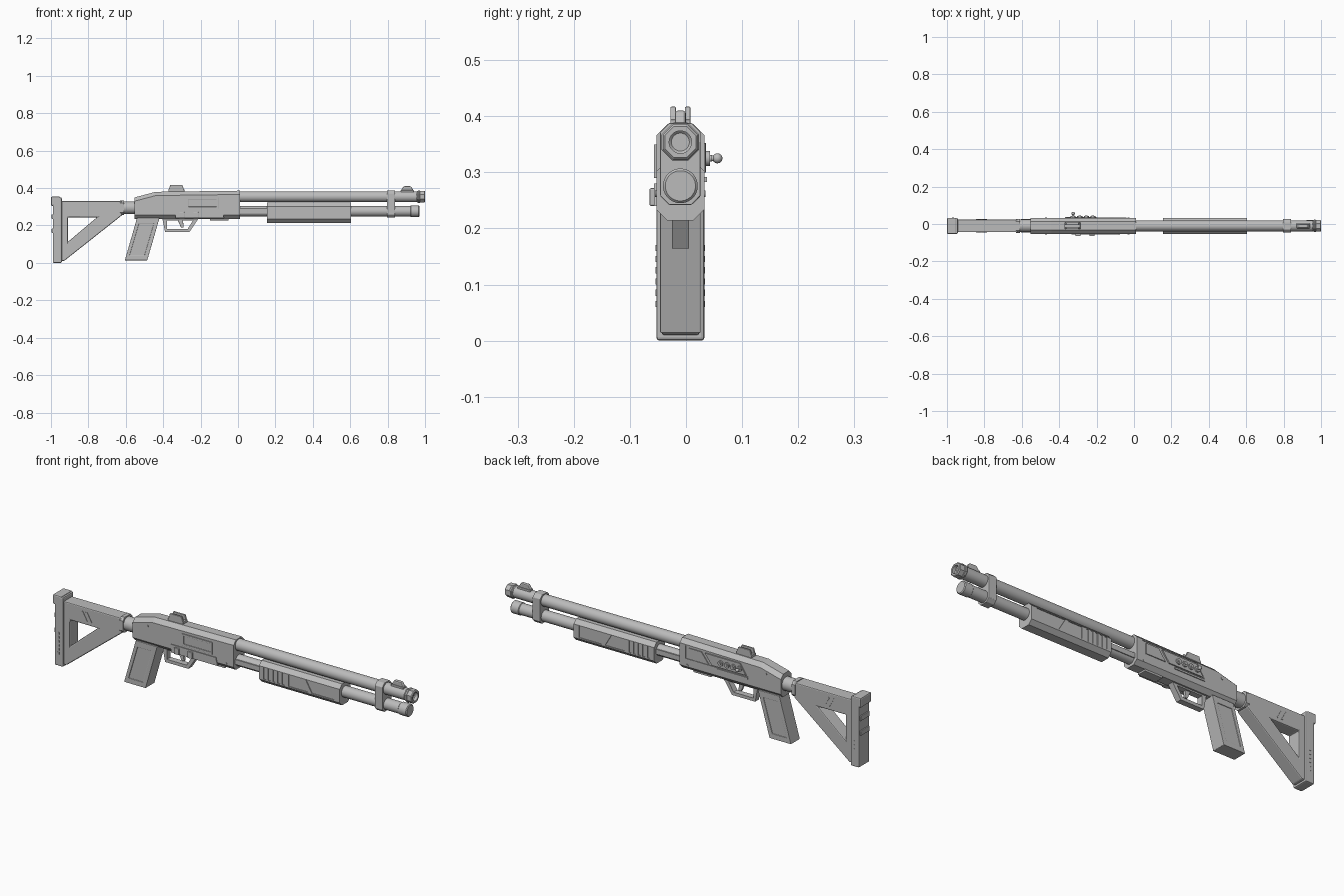
import bpy, bmesh, math
from mathutils import Matrix, Vector

if "Cube" in bpy.data.objects:
    bpy.data.objects.remove(bpy.data.objects["Cube"])

CENTRE = -.01      # middle plane of the model
HALF = .043        # half width of the body
BARREL_Z = .354
TUBE_Z = .276
BODY_LOW, BODY_TOP = .235, .386
SIDES = (-1, 1)

GREY = (.5, .5, .5, 1)
grey = bpy.data.materials.new("plain grey")
grey.use_nodes = True
grey.diffuse_color = GREY
grey.node_tree.nodes["Principled BSDF"].inputs["Base Color"].default_value = GREY


def face(side, out=0):
    """Position across the model of a body side, moved outward by out."""
    return CENTRE + side * (HALF + out)


def finish(name, bm, bevel=0, smooth=False):
    bmesh.ops.recalc_face_normals(bm, faces=bm.faces)
    mesh = bpy.data.meshes.new(name)
    bm.to_mesh(mesh)
    bm.free()
    mesh.materials.append(grey)
    part = bpy.data.objects.new(name, mesh)
    bpy.context.collection.objects.link(part)
    bpy.ops.object.select_all(action='DESELECT')
    bpy.context.view_layer.objects.active = part
    part.select_set(True)
    if bevel:
        add_bevel(part, bevel)
    if smooth:
        bpy.ops.object.shade_smooth_by_angle(angle=math.radians(35))
    return part


def add_bevel(part, width):
    modifier = part.modifiers.new("bevel", 'BEVEL')
    modifier.width = width
    modifier.segments = 2
    modifier.limit_method = 'ANGLE'


def skin(name, rings, bevel=0, smooth=False):
    """Join equal-sized point rings and cap both ends."""
    bm = bmesh.new()
    loops = [[bm.verts.new(point) for point in ring] for ring in rings]
    count = len(loops[0])
    for a, b in zip(loops, loops[1:]):
        for i in range(count):
            j = (i + 1) % count
            bm.faces.new((a[i], a[j], b[j], b[i]))
    bm.faces.new(loops[0])
    bm.faces.new(loops[-1])
    return finish(name, bm, bevel, smooth)


def prism(name, outline, half=HALF, y=CENTRE, bevel=0):
    """Side outline given thickness across the model."""
    return skin(name, [[(x, y + s * half, z) for x, z in outline] for s in SIDES], bevel)


def block(name, x0, x1, z0, z1, half=HALF, y=CENTRE, bevel=0, left=0, right=0):
    """Box whose upper corners may lean along the length."""
    outline = [(x0, z0), (x1, z0), (x1 + right, z1), (x0 + left, z1)]
    return prism(name, outline, half, y, bevel)


def bar(name, x0, x1, z0, z1, half=HALF, chamfer=.02, drop=0, bevel=0):
    """Eight-sided bar along the length; drop lowers its rear top edge."""
    def section(x, top):
        side = [(half - chamfer, z0), (half, z0 + chamfer), (half, top - chamfer), (half - chamfer, top)]
        other = [(-y, z) for y, z in reversed(side)]
        return [(x, CENTRE + y, z) for y, z in side + other]
    return skin(name, [section(x0, z1 - drop), section(x1, z1)], bevel)


def tube(name, z, radius, x0, x1, sides=32, tip=.004):
    """Round bar along the length with chamfered ends."""
    turns = [math.tau * (i + .5) / sides for i in range(sides)]
    steps = [(x0, radius - tip), (x0 + tip, radius), (x1 - tip, radius), (x1, radius - tip)]
    rings = [[(x, CENTRE + r * math.cos(t), z + r * math.sin(t)) for t in turns] for x, r in steps]
    return skin(name, rings, smooth=sides > 8)


def stud(name, x, z, radius, side, out, sides=16):
    """Round button reaching out from a body side."""
    bm = bmesh.new()
    place = Matrix.Translation(Vector((x, face(side, out / 2), z)))
    turn = Matrix.Rotation(math.pi / 2, 4, 'X')
    bmesh.ops.create_cone(bm, cap_ends=True, segments=sides, radius1=radius, radius2=radius,
                          depth=out, matrix=place @ turn)
    return finish(name, bm, smooth=True)


def cut(part, cutters):
    for cutter in cutters:
        modifier = part.modifiers.new("cut", 'BOOLEAN')
        modifier.operation = 'DIFFERENCE'
        modifier.object = cutter
        modifier.solver = 'EXACT'
        bpy.context.view_layer.objects.active = part
        bpy.ops.object.modifier_apply(modifier=modifier.name)
        bpy.data.objects.remove(cutter)


# Barrel and magazine tube
tube("barrel", BARREL_Z, .029, 0, .96)
muzzle = tube("muzzle", BARREL_Z, .034, .955, 1, sides=8)
cut(muzzle, [tube("bore_cutter", BARREL_Z, .02, .98, 1.1)])
tube("muzzle_collar", BARREL_Z, .036, .96, .975, sides=8)
tube("magazine_tube", TUBE_Z, .028, 0, .95)
tube("magazine_cap", TUBE_Z, .031, .92, .97)
bar("barrel_clamp", .797, .84, .242, .388, half=.036, chamfer=.016, bevel=.002)
for s in SIDES:
    block("action_bar", 0, .2, .265, .29, half=.004, y=CENTRE + s * .026)

# Front sight
block("front_sight_base", .87, .94, .375, .389, half=.013, bevel=.002)
block("front_sight_blade", .87, .94, .385, .41, half=.01, left=.015, right=-.015, bevel=.005)

# Sliding fore-end with grooves and slanted side panels
fore_end = bar("fore_end", .155, .605, .214, .322)
cutters = []
for s in SIDES:
    side = dict(half=.01, y=face(s, .006))
    for i in range(5):
        x = .18 + i * .026
        cutters.append(block("groove_cutter", x, x + .013, .24, .3, **side))
    cutters.append(block("panel_cutter", .32, .43, .24, .3, right=-.035, **side))
    cutters.append(block("panel_cutter", .45, .575, .24, .3, left=-.035, **side))
cut(fore_end, cutters)

# Receiver with sloping rear and sunken left side
receiver = bar("receiver", -.44, .012, BODY_LOW, BODY_TOP, drop=.006)
cut(receiver, [block("recess_cutter", -.37, -.02, .295, .36, half=.01, y=face(1, .007), left=.04)])
bar("receiver_rear", -.553, -.44, BODY_LOW, .38, drop=.03)
block("loading_gate", -.15, -.05, .226, .24, half=.024, bevel=.003)
for s in SIDES:
    stud("rear_pin", -.47, .335, .006, s, .002)
    stud("front_pin", -.03, .262, .006, s, .002)

# Right side: ejection port and lever plate
port = block("ejection_port", -.275, -.105, .29, .35, half=.004, y=face(-1), bevel=.001)
cut(port, [block("port_cutter", -.265, -.115, .3, .34, half=.003, y=face(-1, .004))])
block("lever_plate", -.335, -.075, .24, .28, half=.004, y=face(-1), right=-.01)
for x in (-.3, -.225):
    block("lever_catch", x - .014, x + .014, .24, .272, half=.012, y=face(-1), bevel=.003)

# Left side: slanted plates, studs and knob
block("left_plate", -.36, -.17, .3, .352, half=.003, y=face(1), left=.035, right=.04)
block("forward_plate", -.15, -.04, .3, .352, half=.002, y=face(1), left=.04)
block("left_rail", -.37, -.2, .283, .292, half=.004, y=face(1))
for i in range(4):
    x = -.22 - i * .035
    stud("round_stud", x, .325, .0135, 1, .01)
    stud("stud_core", x, .325, .006, 1, .013)
stud("knob_stem", x, .325, .005, 1, .03)
bm = bmesh.new()
bmesh.ops.create_uvsphere(bm, u_segments=16, v_segments=8, radius=.009,
                          matrix=Matrix.Translation(Vector((x, face(1, .023), .325))))
finish("knob", bm, smooth=True)

# Rear notch sight
block("rear_sight_base", -.372, -.287, .375, .394, half=.018, bevel=.002)
for s in SIDES:
    block("rear_sight_wing", -.372, -.287, .385, .417, half=.005, y=CENTRE + s * .013,
          left=.01, right=-.01, bevel=.002)

# Trigger and guard
guard = block("trigger_guard", -.39, -.26, .164, .24, half=.015, left=-.015, right=.05)
cut(guard, [block("guard_cutter", -.38, -.27, .18, .228, half=.1, right=.03)])
block("trigger", -.305, -.29, .19, .235, half=.007, left=-.02, right=-.005, bevel=.002)

# Pistol grip with sunken side panels
grip = block("pistol_grip", -.605, -.485, .014, .24, half=.036, left=.065, right=.065)
cut(grip, [block("grip_cutter", -.58, -.5, .04, .21, half=.01, y=face(s, 0), left=.05, right=.05)
           for s in SIDES])
add_bevel(grip, .008)

# Skeleton stock with triangular window
tube("stock_tube", .295, .034, -.66, -.54)
bar("stock_collar", -.63, -.61, .256, .334, half=.038, chamfer=.014)
stock = prism("stock_frame", [(-.95, .33), (-.62, .33), (-.62, .255), (-.93, .01), (-.95, .01)], half=.034)
cut(stock, [prism("window_cutter", [(-.91, .243), (-.755, .243), (-.91, .112)], half=.1)])
add_bevel(stock, .005)
for s in SIDES:
    for x in (-.82, -.795):
        block("stock_stripe", x, x + .01, .262, .308, half=.002, y=CENTRE + s * .034,
              left=-.026, right=-.026)

# Butt pad with ridges and side marks
block("butt_pad", -.99, -.942, 0, .35, bevel=.006)
block("pad_heel", -1, -.95, .305, .354, bevel=.006)
for z in (.16, .235):
    block("pad_ridge", -.996, -.98, z, z + .025, half=.035, bevel=.003)
for s in SIDES:
    for i in range(6):
        z = .06 + i * .02
        block("pad_mark", -.972, -.962, z, z + .011, half=.001, y=face(s))
